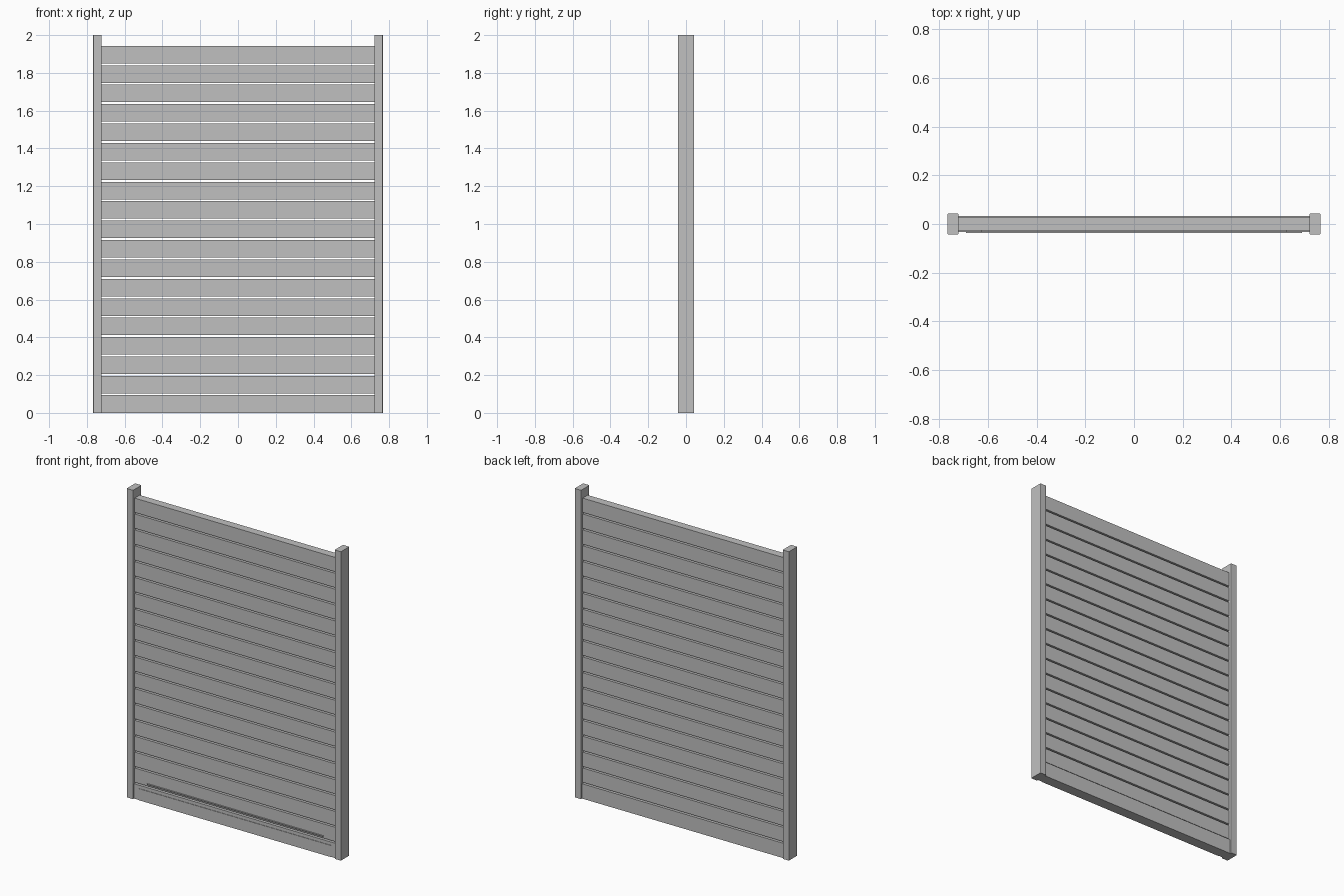
import bpy
import bmesh
from mathutils import Vector

old = bpy.data.objects.get("Cube")
if old:
    bpy.data.objects.remove(old, do_unlink=True)

# Single painted-metal colour
paint = bpy.data.materials.new("light_grey")
paint.use_nodes = True
GREY = (0.53, 0.53, 0.53, 1)
paint.diffuse_color = GREY
paint.node_tree.nodes["Principled BSDF"].inputs["Base Color"].default_value = GREY


def box(name, low, high, bevel=0):
    """Axis-aligned box between two corners, with optional rounded edges."""
    low, high = Vector(low), Vector(high)
    bm = bmesh.new()
    bmesh.ops.create_cube(bm, size=1)
    for v in bm.verts:
        v.co = (low + high) / 2 + v.co * (high - low)
    if bevel:
        upright = [e for e in bm.edges if abs(e.verts[0].co.z - e.verts[1].co.z) > 0.1]
        bmesh.ops.bevel(bm, geom=upright, offset=bevel, segments=2,
                        profile=0.5, affect='EDGES')
    mesh = bpy.data.meshes.new(name)
    bm.to_mesh(mesh)
    bm.free()
    mesh.materials.append(paint)
    obj = bpy.data.objects.new(name, mesh)
    bpy.context.collection.objects.link(obj)
    return obj


HALF = 0.767      # outer half width
INNER = 0.722     # inner face of the posts
PITCH = 0.1028
SLAT = 0.0925

# Upright posts with softened corners
for side, name in ((-1, "right_post"), (1, "left_post")):
    xs = sorted((side * INNER, side * HALF))
    box(name, (xs[0], -0.043, 0), (xs[1], 0.043, 2), bevel=0.004)

# Wider bottom rail
box("bottom_rail", (-INNER, -0.033, 0), (INNER, 0.033, 0.096))

# Horizontal slats with narrow open gaps
for i in range(1, 19):
    z = i * PITCH
    box(f"slat_{i:02d}", (-INNER, -0.026, z), (INNER, 0.026, z + SLAT))

# Cover plate on the bottom rail and thin drip strip above it
box("rail_cover_plate", (-0.69, -0.036, 0), (0.69, -0.033, 0.075))
box("drip_strip", (-0.63, -0.033, 0.113), (0.63, -0.026, 0.119))
